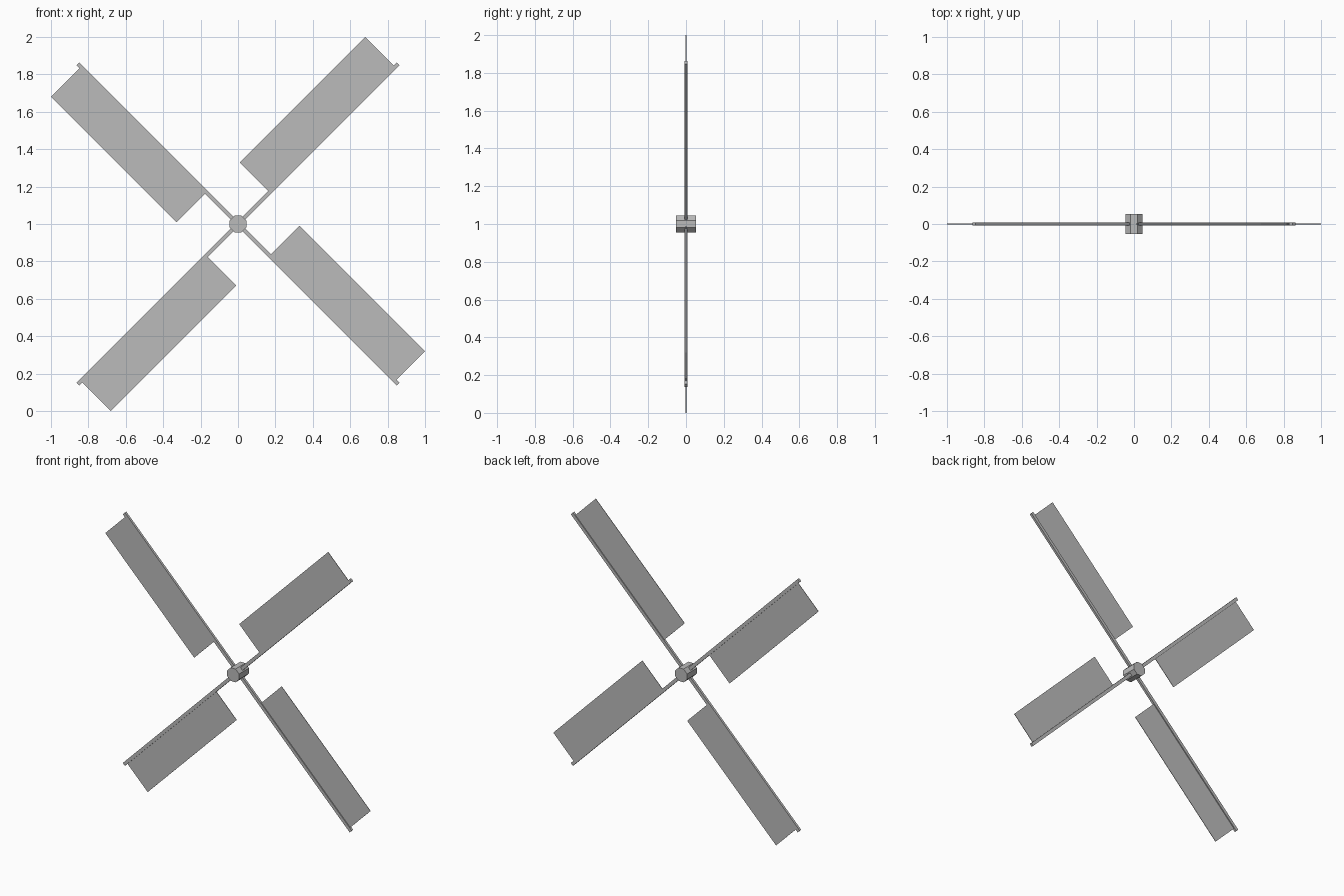
import bpy
from math import pi, radians
from mathutils import Matrix

cube = bpy.data.objects.get("Cube")
if cube:
    bpy.data.objects.remove(cube, do_unlink=True)

CENTRE = Matrix.Translation((0, 0, 1))

grey = bpy.data.materials.new("plain grey")
grey.use_nodes = True
colour = (0.5, 0.5, 0.5, 1)
grey.diffuse_color = colour
grey.node_tree.nodes["Principled BSDF"].inputs["Base Color"].default_value = colour


def bar(name, u0, u1, v0, v1, depth, angle):
    """Box spanning u0..u1 along an arm and v0..v1 across it, turned about the hub."""
    bpy.ops.mesh.primitive_cube_add(size=1)
    obj = bpy.context.object
    obj.name = name
    place = Matrix.Translation(((u0 + u1) / 2, 0, (v0 + v1) / 2))
    size = Matrix.Diagonal((u1 - u0, depth, v1 - v0, 1))
    turn = Matrix.Rotation(-radians(angle), 4, "Y")
    obj.data.transform(CENTRE @ turn @ place @ size)
    obj.data.materials.append(grey)


# Four arms, each with a thin sail on its counter-clockwise side
for i, corner in enumerate(("upper_left", "upper_right", "lower_right", "lower_left")):
    angle = 45 + 90 * i
    bar(corner + "_spar", 0, 1.21, -0.011, 0.011, 0.016, angle)
    bar(corner + "_sail", 0.24, 1.188, 0, 0.226, 0.003, angle)

# Octagonal hub with flat sides facing up, down, left and right
bpy.ops.mesh.primitive_cylinder_add(vertices=8, radius=0.049, depth=0.106)
hub = bpy.context.object
hub.name = "hub"
hub.data.transform(CENTRE @ Matrix.Rotation(pi / 2, 4, "X") @ Matrix.Rotation(pi / 8, 4, "Z"))
hub.data.materials.append(grey)
